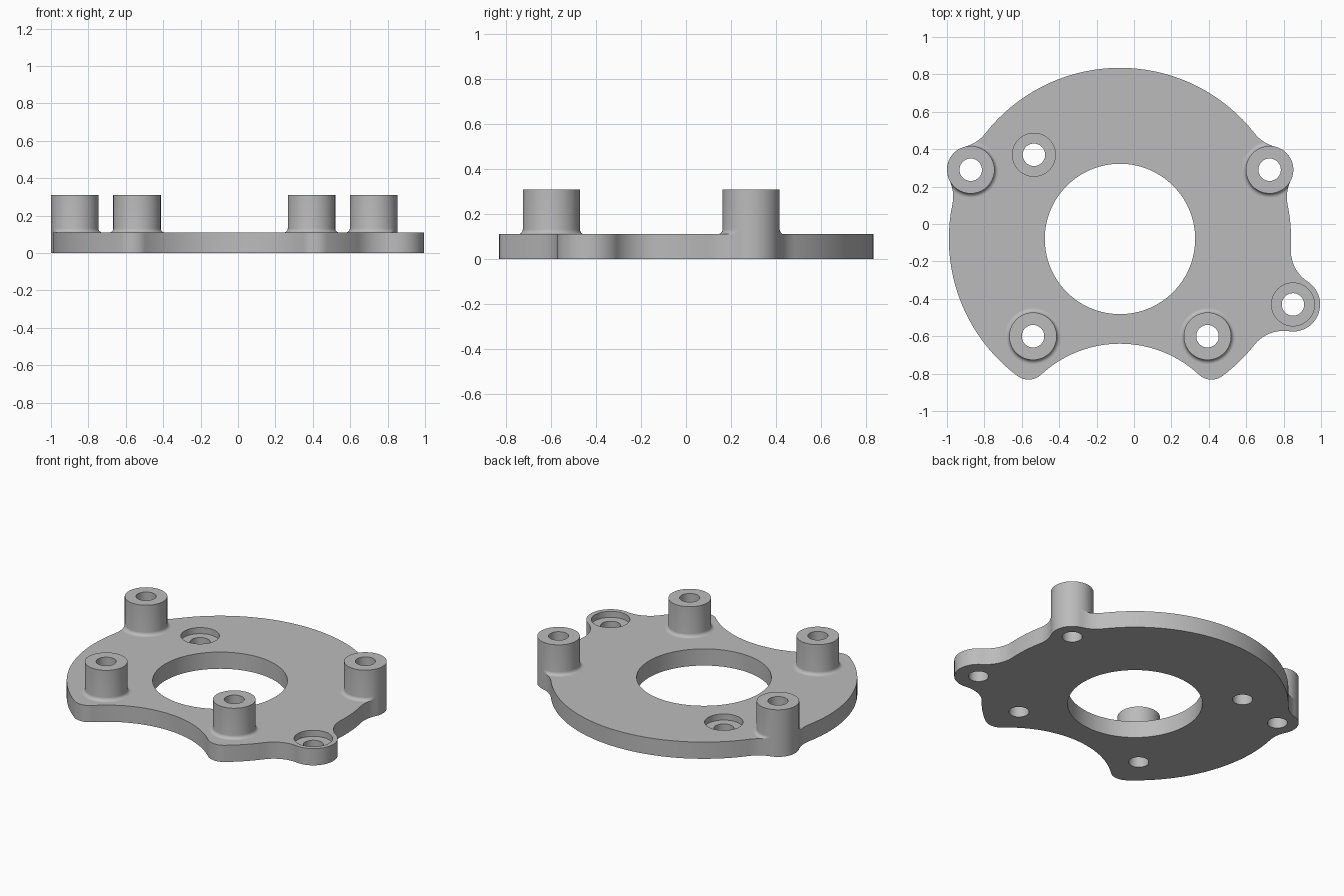
import bpy, bmesh, math
from mathutils import Vector, Matrix
from mathutils.geometry import intersect_line_line_2d

cube = bpy.data.objects.get("Cube")
if cube:
    bpy.data.objects.remove(cube)

grey = bpy.data.materials.new("machined_grey")
grey.use_nodes = True
grey.diffuse_color = (0.5, 0.5, 0.5, 1)
grey.node_tree.nodes["Principled BSDF"].inputs["Base Color"].default_value = (0.5, 0.5, 0.5, 1)

# Main dimensions
THICK, TOP = 0.11, 0.31
BOSS_R, BORE_R, FLARE = 0.127, 0.06, 0.022
SINK_R, SINK_DEPTH = 0.115, 0.04
CENTRE = Vector((-0.075, -0.08))
BOSSES = {"back_left": (0.725, 0.29), "back_right": (-0.873, 0.29),
          "front_left": (0.393, -0.6), "front_right": (-0.54, -0.6)}
SINKS = [(-0.535, 0.37), (0.85, -0.43)]


def circle(c, r, ccw=True):
    return Vector(c), r, ccw


def tangent_circle(a, b, da, db, r, ccw):
    """Circle of radius r, its centre da from a and db from b, left of a to b."""
    gap = b - a
    d = gap.length
    u = gap / d
    along = (da * da - db * db + d * d) / (2 * d)
    side = math.sqrt(da * da - along * along)
    return circle(a + u * along + Vector((-u.y, u.x)) * side, r, ccw)


def blend(a, b, left, r=0.2):
    """Concave fillet between two convex circles."""
    if left:
        return tangent_circle(a[0], b[0], a[1] + r, b[1] + r, r, False)
    return tangent_circle(b[0], a[0], b[1] + r, a[1] + r, r, False)


def touch(a, b):
    big, small = (a, b) if a[1] >= b[1] else (b, a)
    return big[0] + (small[0] - big[0]).normalized() * big[1]


def trace(chain):
    """Polyline through a closed chain of tangent circles."""
    points = []
    for i, (c, r, ccw) in enumerate(chain):
        p = touch(chain[i - 1], chain[i]) - c
        q = touch(chain[i], chain[(i + 1) % len(chain)]) - c
        start = math.atan2(p.y, p.x)
        sweep = math.atan2(q.y, q.x) - start
        sweep = sweep % math.tau if ccw else -((-sweep) % math.tau)
        n = max(6, int(abs(sweep) / math.radians(3)))
        for k in range(n):
            t = start + sweep * k / n
            points.append(c + r * Vector((math.cos(t), math.sin(t))))
    return points


# Outline: main disc, two boss tabs, screw lug and a scooped front with rounded tips
disc = circle(CENTRE, 0.915)
tab_l = circle(BOSSES["back_left"], BOSS_R)
tab_r = circle(BOSSES["back_right"], BOSS_R)
lug = circle(SINKS[1], 0.145)
scoop = circle((CENTRE.x, -1.26), 0.62, False)
TIP = 0.1
reach = (disc[1] - TIP, scoop[1] + TIP)
tip_l = tangent_circle(disc[0], scoop[0], *reach, TIP, True)
tip_r = tangent_circle(scoop[0], disc[0], *reversed(reach), TIP, True)
outline = trace([
    disc, blend(disc, tab_l, False), tab_l, blend(disc, tab_l, True),
    disc, blend(disc, tab_r, False), tab_r, blend(disc, tab_r, True),
    disc, tip_r, scoop, tip_l,
    disc, blend(disc, lug, False), lug, blend(disc, lug, True)])


def finish(name, bm):
    bmesh.ops.remove_doubles(bm, verts=bm.verts, dist=1e-5)
    bmesh.ops.recalc_face_normals(bm, faces=bm.faces)
    mesh = bpy.data.meshes.new(name)
    bm.to_mesh(mesh)
    bm.free()
    mesh.materials.append(grey)
    ob = bpy.data.objects.new(name, mesh)
    bpy.context.collection.objects.link(ob)
    return ob


def smooth(ob):
    bpy.ops.object.select_all(action='DESELECT')
    ob.select_set(True)
    bpy.context.view_layer.objects.active = ob
    bpy.ops.object.shade_smooth_by_angle(angle=math.radians(30))


def add_cylinder(bm, c, r, z0, z1, n=64):
    bmesh.ops.create_cone(bm, cap_ends=True, segments=n, radius1=r, radius2=r, depth=z1 - z0,
                          matrix=Matrix.Translation((c[0], c[1], (z0 + z1) / 2)))


def drill(target, name, holes):
    """Cut a set of separate vertical holes and apply the cut."""
    bm = bmesh.new()
    for hole in holes:
        add_cylinder(bm, *hole)
    cutter = finish(name, bm)
    cutter.hide_render = True
    mod = target.modifiers.new(name, 'BOOLEAN')
    mod.operation, mod.solver, mod.object = 'DIFFERENCE', 'EXACT', cutter
    bpy.context.view_layer.objects.active = target
    bpy.ops.object.modifier_apply(modifier=mod.name)
    bpy.data.objects.remove(cutter)


# Base plate with centre opening, bores and counterbores
bm = bmesh.new()
base = bm.faces.new([bm.verts.new((p.x, p.y, 0)) for p in outline])
top = bmesh.ops.extrude_face_region(bm, geom=[base], use_keep_orig=True)["geom"]
bmesh.ops.translate(bm, vec=(0, 0, THICK), verts=[v for v in top if isinstance(v, bmesh.types.BMVert)])
plate = finish("base_plate", bm)
centres = list(BOSSES.values()) + SINKS
drill(plate, "through_holes", [(CENTRE, 0.402, -0.1, 0.5, 128)] + [(c, BORE_R, -0.1, 0.5) for c in centres])
drill(plate, "counterbores", [(c, SINK_R, THICK - SINK_DEPTH, 0.5) for c in SINKS])
smooth(plate)


def edge_limit(c, d):
    """Distance from a boss centre to the plate edge, never inside the boss wall."""
    end = c + d * 0.3
    hits = [intersect_line_line_2d(c, end, outline[i - 1], outline[i]) for i in range(len(outline))]
    return max(BOSS_R, min([(h - c).length for h in hits if h] + [0.3]))


# Tubular bosses with a filleted foot trimmed to the plate edge
profile = [(BORE_R, THICK)]
for k in range(7):
    t = math.pi / 2 * k / 6
    profile.append((BOSS_R + FLARE * (1 - math.sin(t)), THICK + FLARE * (1 - math.cos(t))))
profile += [(BOSS_R, TOP), (BORE_R, TOP)]
for place, c in BOSSES.items():
    c = Vector(c)
    bm = bmesh.new()
    rings = []
    for k in range(64):
        t = math.tau * k / 64
        d = Vector((math.cos(t), math.sin(t)))
        limit = edge_limit(c, d)
        rings.append([bm.verts.new((*(c + d * min(r, limit)), z)) for r, z in profile])
    for i in range(64):
        a, b = rings[i - 1], rings[i]
        for j in range(len(profile) - 1):
            bm.faces.new((a[j], b[j], b[j + 1], a[j + 1]))
        bm.faces.new((a[-1], b[-1], b[0], a[0]))
    smooth(finish(place + "_boss", bm))
